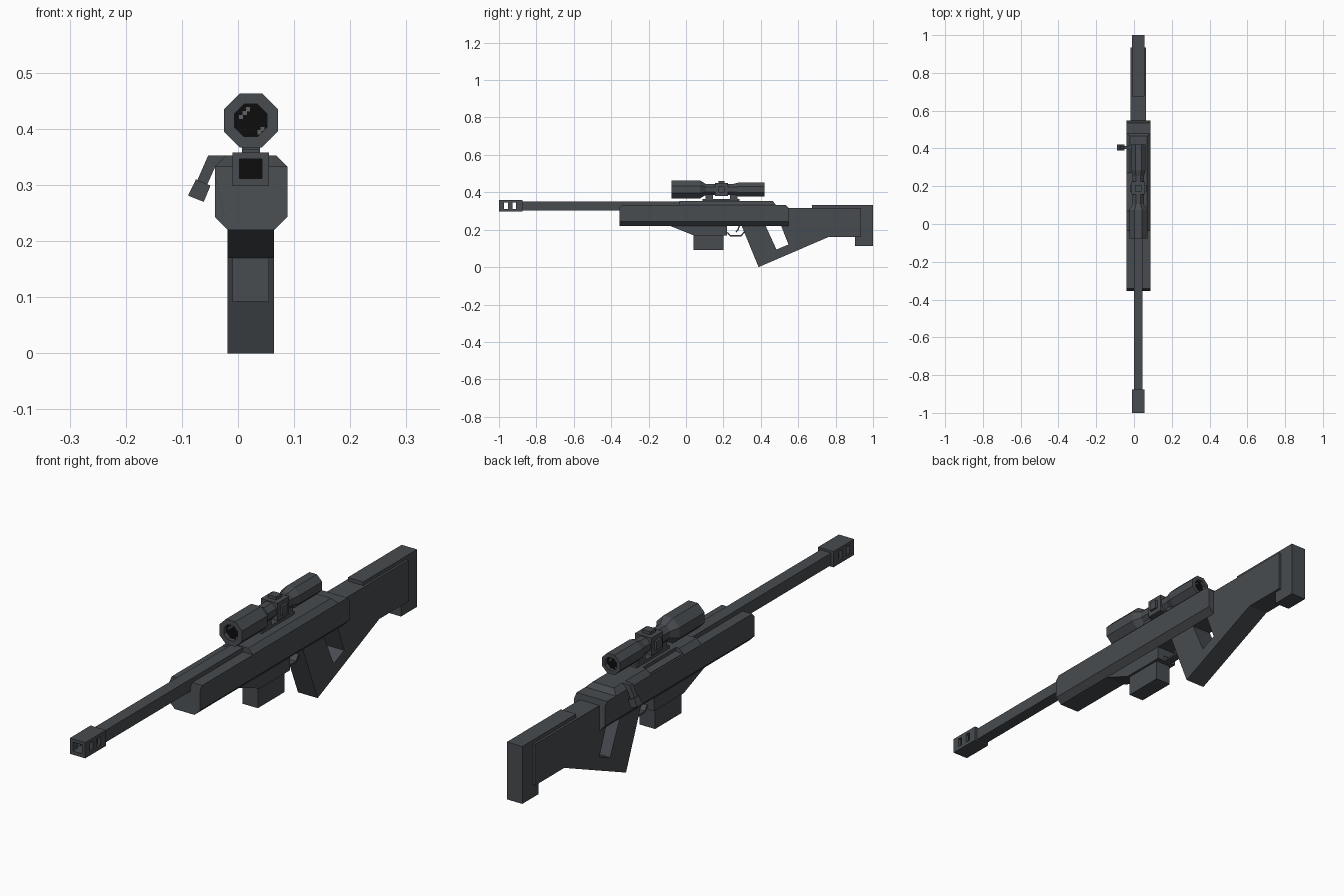
import bpy, bmesh, math
from mathutils import Vector, Matrix

if "Cube" in bpy.data.objects:
    bpy.data.objects.remove(bpy.data.objects["Cube"])

CX = 0.023          # centre line of the rifle
W1, W2 = 0.0415, 0.0325   # half widths of the wide and narrow parts


def material(name, col):
    m = bpy.data.materials.new(name)
    m.diffuse_color = (*col, 1)
    m.use_nodes = True
    m.node_tree.nodes["Principled BSDF"].inputs["Base Color"].default_value = m.diffuse_color
    return m


GREY = material("gunmetal_grey", (0.065, 0.072, 0.080))
BLACK = material("lens_black", (0.004, 0.004, 0.004))
GLINT = material("glint_grey", (0.11, 0.115, 0.12))


def finish(name, bm, *mats):
    bmesh.ops.recalc_face_normals(bm, faces=bm.faces)
    me = bpy.data.meshes.new(name)
    bm.to_mesh(me)
    bm.free()
    for m in mats:
        me.materials.append(m)
    ob = bpy.data.objects.new(name, me)
    bpy.context.collection.objects.link(ob)
    return ob


def add_prism(bm, a, b):
    """Join two matching point loops into a solid."""
    va, vb = [bm.verts.new(p) for p in a], [bm.verts.new(p) for p in b]
    bm.faces.new(va)
    bm.faces.new(vb[::-1])
    for i in range(len(a)):
        j = (i + 1) % len(a)
        bm.faces.new((va[i], vb[i], vb[j], va[j]))


def side_shape(name, polys, half, mat=GREY):
    """Side profiles (y, z) extruded across x."""
    bm = bmesh.new()
    for p in polys:
        add_prism(bm, [(CX - half, y, z) for y, z in p], [(CX + half, y, z) for y, z in p])
    return finish(name, bm, mat)


def front_shape(name, poly, y0, y1, mat=GREY):
    """Cross-section (x, z) extruded along y."""
    bm = bmesh.new()
    add_prism(bm, [(x, y0, z) for x, z in poly], [(x, y1, z) for x, z in poly])
    return finish(name, bm, mat)


def boxes(name, items, mat=GREY):
    """Boxes given as x0, x1, y0, y1, z0, z1."""
    bm = bmesh.new()
    for x0, x1, y0, y1, z0, z1 in items:
        add_prism(bm, [(x0, y0, z0), (x1, y0, z0), (x1, y0, z1), (x0, y0, z1)],
                  [(x0, y1, z0), (x1, y1, z0), (x1, y1, z1), (x0, y1, z1)])
    return finish(name, bm, mat)


def strip(pts, t):
    """Quads following a path with thickness t."""
    out = []
    for a, b in zip(pts, pts[1:]):
        a, b = Vector(a), Vector(b)
        d = (b - a).normalized()
        n = Vector((-d.y, d.x)) * t / 2
        a, b = a - d * t * 0.2, b + d * t * 0.2
        out.append([tuple(a + n), tuple(b + n), tuple(b - n), tuple(a - n)])
    return out


# receiver body: chamfered underside, bevelled top ends
body = front_shape("receiver_body", [(-0.041, 0.243), (CX - W1, 0.22), (CX + W1, 0.22),
                                     (0.088, 0.243), (0.088, 0.317), (0.088, 0.333),
                                     (-0.041, 0.333), (-0.041, 0.317)], -0.355, 0.548)
for v in body.data.vertices:
    if v.co.z > 0.33:
        v.co.y += 0.014 if v.co.y < 0 else -0.014

# upper receiver with a shallow ejection notch on the left
full = [(-0.041, 0.333), (0.088, 0.333), (0.068, 0.353), (-0.021, 0.353)]
notch = [(-0.034, 0.333), (0.088, 0.333), (0.068, 0.353), (-0.006, 0.353), (-0.006, 0.34), (-0.034, 0.336)]
for nm, sec, y0, y1 in (("front", full, -0.035, 0.07), ("middle", notch, 0.07, 0.27), ("rear", full, 0.27, 0.48)):
    ob = front_shape("upper_receiver_" + nm, sec, y0, y1)
    if nm == "rear":
        for v in ob.data.vertices:
            if v.co.z > 0.35 and v.co.y > 0.4:
                v.co.y -= 0.015

# barrel and slotted muzzle brake
boxes("barrel", [(CX - 0.023, CX + 0.023, -0.885, -0.03, 0.304, 0.35)])
L, R = CX - W2, CX + W2
brake = [(L, R, -1, -0.875, 0.298, 0.312), (L, R, -1, -0.875, 0.346, 0.358)]
for y0, y1 in ((-1, -0.972), (-0.953, -0.928), (-0.908, -0.875)):
    brake += [(L, CX - 0.02, y0, y1, 0.312, 0.346), (CX + 0.02, R, y0, y1, 0.312, 0.346)]
boxes("muzzle_brake", brake)
boxes("bore", [(CX - 0.02, CX + 0.02, -0.894, -0.876, 0.312, 0.346)], BLACK)

# magazine well and magazine
side_shape("magazine_well", [[(-0.09, 0.222), (0.04, 0.17), (0.22, 0.17), (0.22, 0.222)]], W1)
boxes("magazine", [(L, R, 0.04, 0.2, 0.092, 0.172)])

# trigger and guard
side_shape("trigger_guard", strip([(0.222, 0.185), (0.237, 0.167), (0.294, 0.167), (0.312, 0.188)], 0.007), 0.016)
side_shape("trigger", strip([(0.286, 0.222), (0.278, 0.2), (0.268, 0.188)], 0.007), 0.006)

# grip and thumbhole stock
side_shape("stock", [
    [(0.297, 0.222), (0.425, 0.222), (0.484, 0.094), (0.388, 0)],
    [(0.388, 0), (0.484, 0.094), (0.548, 0.121), (0.508, 0.222), (0.508, 0.317),
     (0.935, 0.317), (0.935, 0.16), (0.76, 0.16)]], W1)
# cheek rest continuing into the butt pad
side_shape("cheek_rest_and_butt_pad", [[(0.675, 0.31), (0.675, 0.331), (1, 0.331), (1, 0.112),
                                        (0.903, 0.112), (0.903, 0.31)]], W2)

# bolt handle: bent arm and tilted knob on the left
front_shape("bolt_arm", [(-0.018, 0.353), (-0.053, 0.353), (-0.074, 0.305), (-0.056, 0.298),
                         (-0.040, 0.334), (-0.018, 0.334)], 0.396, 0.414)
front_shape("bolt_knob", [(-0.075, 0.310), (-0.049, 0.299), (-0.061, 0.270), (-0.089, 0.281)], 0.39, 0.42)

# scope tube: eight-sided turned profile with recessed lenses
SZ = 0.415
prof = [(0.029, -0.06), (0.029, -0.077), (0.048, -0.077), (0.048, 0.075), (0.030, 0.105),
        (0.030, 0.255), (0.038, 0.285), (0.038, 0.42), (0.024, 0.42), (0.024, 0.405)]
bm = bmesh.new()
rings = []
for r, y in prof:
    r /= math.cos(math.pi / 8)
    rings.append([bm.verts.new((CX + r * math.cos(a), y, SZ + r * math.sin(a)))
                  for a in [math.pi / 8 + k * math.pi / 4 for k in range(8)]])
for a, b in zip(rings, rings[1:]):
    for k in range(8):
        bm.faces.new((a[k], a[(k + 1) % 8], b[(k + 1) % 8], b[k]))
for ring in (rings[0], rings[-1]):
    bm.faces.new(ring).material_index = 1
finish("scope_tube", bm, GREY, BLACK)

# stepped glints on both lenses
glints = []
for s, y, k in ((1, -0.062, 1), (-1, 0.405, 0.8)):
    for dx, dz in ((-0.018, 0.006), (-0.011, 0.013), (-0.005, 0.02), (0.015, -0.021), (0.021, -0.015)):
        x, z, h = CX + s * dx * k, SZ + dz * k, 0.0036 * k
        glints.append((x - h, x + h, y, y + 0.002, z - h, z + h))
boxes("lens_glints", glints, GLINT)

# scope turrets
boxes("scope_turrets", [(CX - 0.035, CX + 0.035, 0.155, 0.225, 0.381, 0.449),
                        (CX - 0.017, CX + 0.017, 0.173, 0.207, 0.449, 0.461),
                        (CX - 0.044, CX + 0.044, 0.173, 0.207, 0.398, 0.432)])
# scope mount and feet
boxes("scope_mount", [(CX - 0.016, CX + 0.016, 0.088, 0.285, 0.35, 0.364),
                      (CX - 0.016, CX + 0.016, 0.105, 0.145, 0.364, 0.39),
                      (CX - 0.016, CX + 0.016, 0.235, 0.275, 0.364, 0.39)])
